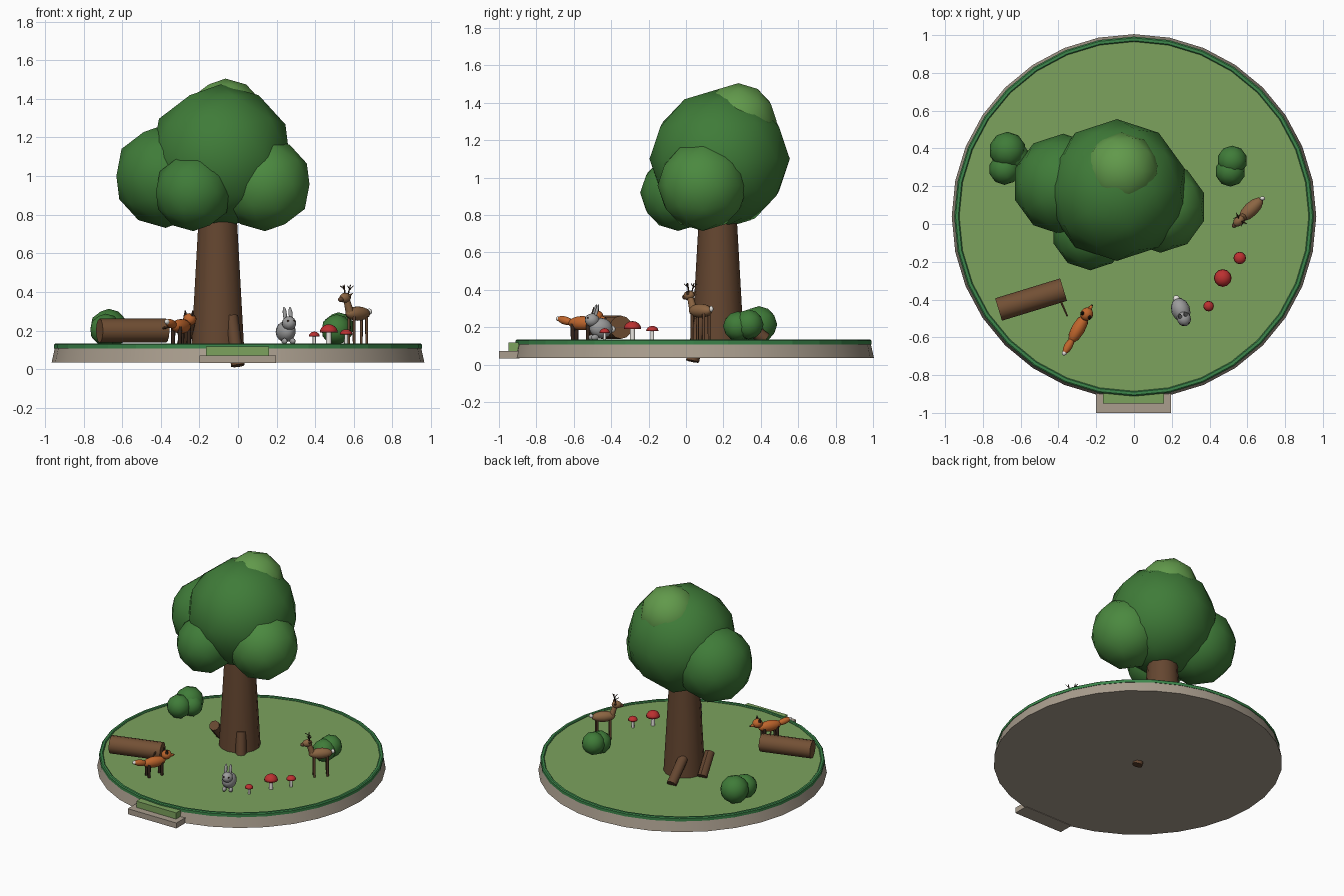
import bpy, math
from mathutils import Vector

if "Cube" in bpy.data.objects:
    bpy.data.objects.remove(bpy.data.objects["Cube"])

G = 0.125  # ground height
CY = 0.04  # disc centre in y

def mat(name, r, g, b):
    m = bpy.data.materials.new(name)
    m.diffuse_color = (r, g, b, 1)
    m.use_nodes = True
    m.node_tree.nodes["Principled BSDF"].inputs["Base Color"].default_value = m.diffuse_color
    return m

STONE = mat("stone", .40, .34, .27)
GRASS = mat("grass", .20, .36, .11)
RIM = mat("rim_green", .045, .24, .07)
BARK = mat("bark", .13, .062, .03)
LOG = mat("log_brown", .17, .08, .035)
LEAF = mat("leaf", .05, .20, .04)
LEAF2 = mat("leaf_mid", .07, .25, .05)
LEAF3 = mat("leaf_light", .12, .32, .07)
ORANGE = mat("orange", .52, .13, .025)
DARK = mat("dark_brown", .04, .02, .012)
WHITE = mat("white", .8, .78, .74)
GREY = mat("grey_fur", .33, .33, .33)
TAN = mat("tan", .26, .13, .055)
RED = mat("red", .5, .03, .03)

def finish(name, m, angle=45):
    o = bpy.context.object
    o.name = name
    o.data.materials.append(m)
    if angle:
        bpy.ops.object.shade_smooth_by_angle(angle=math.radians(angle))
    return o

def ico(name, loc, r, m, sub=2):
    bpy.ops.mesh.primitive_ico_sphere_add(subdivisions=sub, radius=r, location=loc)
    return finish(name, m, 60)

def ball(name, loc, size, m, axis=(1, 0, 0)):
    """Ellipsoid whose local x points along axis."""
    bpy.ops.mesh.primitive_uv_sphere_add(segments=12, ring_count=8, radius=1, location=loc)
    o = finish(name, m, 60)
    o.scale = size
    o.rotation_euler = Vector(axis).to_track_quat('X', 'Z').to_euler()
    return o

def rod(name, a, b, r1, r2, m, n=8):
    a, b = Vector(a), Vector(b)
    bpy.ops.mesh.primitive_cone_add(vertices=n, radius1=r1, radius2=r2,
                                    depth=(b - a).length, location=(a + b) / 2)
    o = finish(name, m)
    o.rotation_euler = (b - a).to_track_quat('Z', 'Y').to_euler()
    return o

def box(name, lo, hi, m):
    lo, hi = Vector(lo), Vector(hi)
    bpy.ops.mesh.primitive_cube_add(size=1, location=(lo + hi) / 2)
    o = finish(name, m, 0)
    o.scale = hi - lo

def ring(name, profile, m, n=32):
    verts, faces, k = [], [], len(profile)
    for i in range(n):
        a = 2 * math.pi * i / n
        verts += [(r * math.cos(a), r * math.sin(a) + CY, z) for r, z in profile]
    for i in range(n):
        for j in range(k):
            p, q = i * k, (i + 1) % n * k
            faces.append((p + j, q + j, q + (j + 1) % k, p + (j + 1) % k))
    me = bpy.data.meshes.new(name)
    me.from_pydata(verts, [], faces)
    o = bpy.data.objects.new(name, me)
    bpy.context.collection.objects.link(o)
    me.materials.append(m)

# base disc, lawn, rim and front step
rod("base_disc", (0, CY, .035), (0, CY, .112), .965, .948, STONE, 32)
rod("lawn", (0, CY, .10), (0, CY, G), .93, .93, GRASS, 32)
ring("rim", [(.925, .108), (.952, .108), (.952, .128), (.945, .134), (.930, .134), (.925, .128)], RIM)
box("step_stone", (-.2, -1, .032), (.197, -.89, .072), STONE)
box("step_grass", (-.165, -.95, .072), (.16, -.885, .118), GRASS)

# tree
rod("trunk", (-.105, .17, .11), (-.105, .17, .9), .14, .095, BARK, 14)
for i, (a, b) in enumerate([((-.18, .425, .135), (-.16, .26, .26)),
                            ((-.28, .21, .135), (-.25, .08, .26)),
                            ((0, .035, .018), (-.035, .085, .275))]):
    rod(f"root_{i}", a, b, .036, .036, BARK)
for i, (loc, r, m) in enumerate([((-.09, .18, 1.10), .375, LEAF),
                                 ((-.375, .21, 1.0), .268, LEAF),
                                 ((.14, .09, .957), .242, LEAF2),
                                 ((-.232, -.042, .918), .203, LEAF),
                                 ((-.065, .28, 1.3), .205, LEAF3)]):
    ico(f"crown_{i}", loc, r, m)

# bushes
for i, (x, y, z, r) in enumerate([(-.67, .39, .215, .098), (-.685, .29, .205, .083),
                                  (-.63, .36, .20, .075),
                                  (.52, .335, .215, .08), (.51, .278, .205, .08)]):
    ico(f"bush_{i}", (x, y, z), r, LEAF)

# fallen log with a twig
c, s = math.cos(math.radians(17)) * .18, math.sin(math.radians(17)) * .18
rod("fallen_log", (-.545 - c, -.4 - s, .2), (-.545 + c, -.4 + s, .2), .062, .062, LOG, 12)
rod("log_twig", (-.40, -.38, .21), (-.353, -.488, .22), .007, .005, BARK, 6)

# mushrooms
for i, (x, y, h, r, ch) in enumerate([(.47, -.286, .19, .047, .043),
                                      (.56, -.18, .18, .033, .027),
                                      (.395, -.435, .17, .028, .025)]):
    rod(f"mushroom_stem_{i}", (x, y, G - .01), (x, y, h + .008), r * .32, r * .28, WHITE)
    bpy.ops.mesh.primitive_uv_sphere_add(segments=12, ring_count=8, radius=1, location=(x, y, h))
    o = finish(f"mushroom_cap_{i}", RED)
    for v in o.data.vertices:
        v.co.z = max(v.co.z, 0)
    o.scale = (r, r, ch)

def frame(x, y, fx, fy):
    """Animal frame: (forward, side, height) to world, plus heading."""
    n = math.hypot(fx, fy)
    fx, fy = fx / n, fy / n
    return (lambda f, s, z: (x + f * fx - s * fy, y + f * fy + s * fx, z)), \
           (lambda f, z: (f * fx, f * fy, z))

def legs(name, P, df, ds, top, r, m):
    for i, f in enumerate((-df, df)):
        for j, s in enumerate((-ds, ds)):
            rod(f"{name}_leg_{i}{j}", P(f, s, G - .005), P(f, s, top), r, r * 1.15, m)

# fox
P, D = frame(-.295, -.555, .5, .87)
ball("fox_body", P(0, 0, .222), (.085, .036, .038), ORANGE, D(1, 0))
legs("fox", P, .047, .02, .22, .010, DARK)
ball("fox_head", P(.09, 0, .258), (.036, .034, .032), ORANGE, D(1, 0))
rod("fox_snout", P(.1, 0, .252), P(.143, 0, .246), .02, .006, ORANGE)
ball("fox_nose", P(.143, 0, .247), (.006,) * 3, DARK)
for s in (-.02, .02):
    rod("fox_ear", P(.083, s, .275), P(.083, s * 1.2, .31), .013, 0, DARK, 6)
ball("fox_tail", P(-.105, 0, .236), (.05, .022, .022), ORANGE, D(-1, .25))
ball("fox_tail_tip", P(-.145, 0, .245), (.017, .013, .013), WHITE, D(-1, .25))

# rabbit
P, D = frame(.247, -.455, .35, -.94)
ball("rabbit_body", P(0, 0, .195), (.066, .05, .055), GREY, D(1, .1))
ball("rabbit_head", P(.05, 0, .238), (.04, .037, .036), GREY, D(1, 0))
ball("rabbit_tail", P(-.064, 0, .19), (.018,) * 3, WHITE)
for s in (-.016, .016):
    ball("rabbit_ear", P(.03, s, .285), (.04, .011, .008), GREY, D(-.3, 1))
    ball("rabbit_eye", P(.079, s, .25), (.006,) * 3, DARK)
    ball("rabbit_paw", P(.042, s * 1.4, .145), (.022, .014, .016), GREY, D(1, 0))

# deer
P, D = frame(.62, .078, -.72, -.69)
ball("deer_body", P(0, 0, .288), (.082, .038, .037), TAN, D(1, 0))
legs("deer", P, .045, .02, .28, .007, BARK)
rod("deer_neck", P(.055, 0, .29), P(.083, 0, .37), .022, .016, TAN)
ball("deer_head", P(.09, 0, .37), (.034, .025, .026), TAN, D(1, -.15))
ball("deer_snout", P(.118, 0, .362), (.02, .014, .014), BARK, D(1, -.15))
ball("deer_tail", P(-.083, 0, .298), (.014, .011, .016), WHITE)
for s in (-1, 1):
    rod("deer_ear", P(.078, s * .018, .38), P(.07, s * .038, .395), .009, 0, TAN, 6)
    rod("deer_antler", P(.08, s * .012, .388), P(.075, s * .024, .437), .004, .003, DARK, 6)
    rod("deer_antler_tine_a", P(.077, s * .02, .415), P(.1, s * .028, .432), .003, .002, DARK, 6)
    rod("deer_antler_tine_b", P(.077, s * .02, .412), P(.07, s * .04, .432), .003, .002, DARK, 6)
